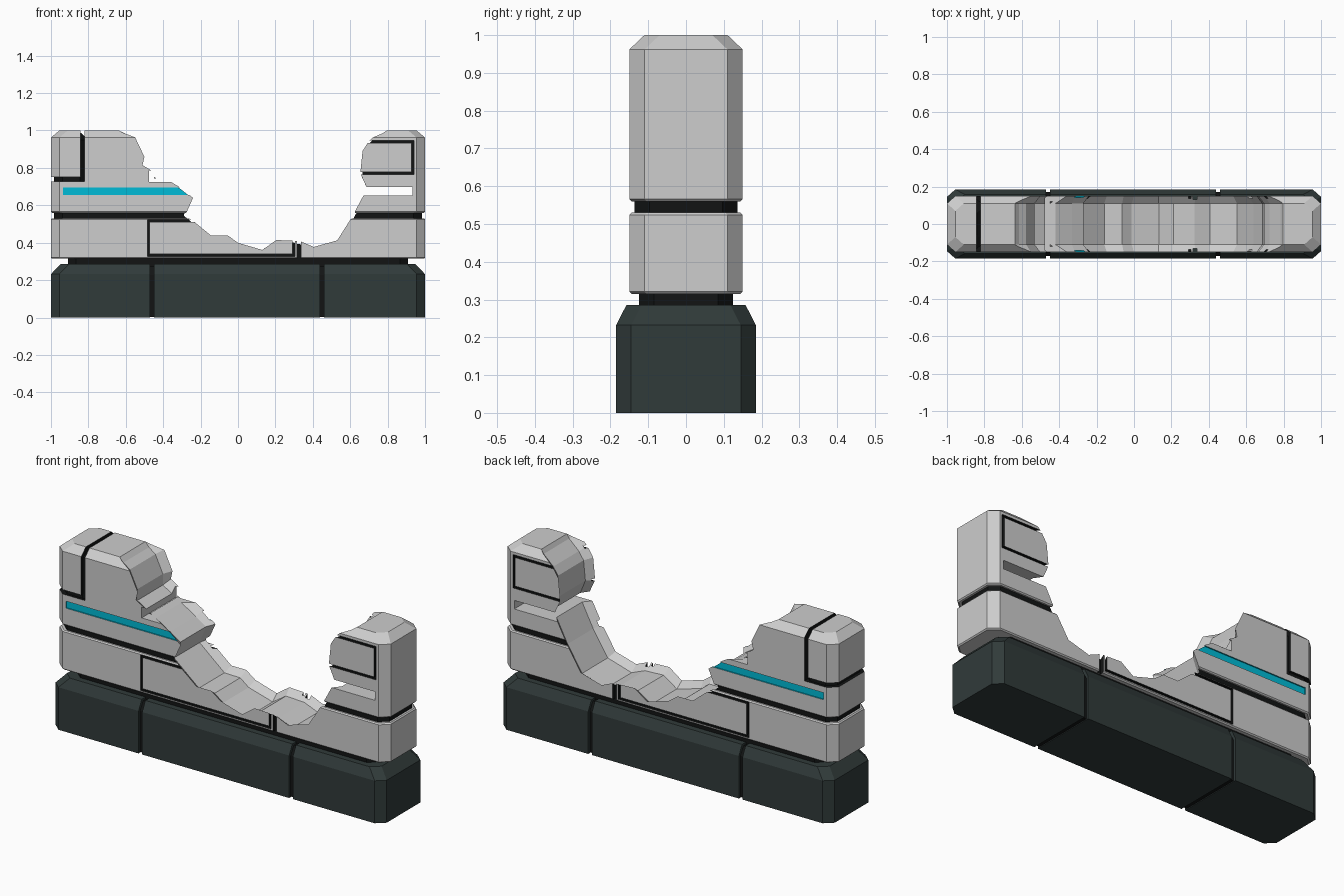
import bpy
import bmesh
from mathutils import Vector

cube = bpy.data.objects.get("Cube")
if cube:
    bpy.data.objects.remove(cube, do_unlink=True)


def material(name, color):
    m = bpy.data.materials.new(name)
    m.use_nodes = True
    m.diffuse_color = (*color, 1)
    m.node_tree.nodes["Principled BSDF"].inputs["Base Color"].default_value = (*color, 1)
    return m


PALETTE = [material("light_grey", (0.61, 0.61, 0.61)),
           material("dark_slate", (0.03, 0.043, 0.042)),
           material("black", (0.006, 0.007, 0.007)),
           material("cyan", (0.0, 0.5, 0.68))]
GREY, SLATE, BLACK, CYAN = range(4)


def loft(name, rings, mat):
    """Skin a stack of matching closed rings and cap both ends."""
    bm = bmesh.new()
    loops = [[bm.verts.new(p) for p in ring] for ring in rings]
    n = len(loops[0])
    for a, b in zip(loops, loops[1:]):
        for i in range(n):
            j = (i + 1) % n
            bm.faces.new((a[i], a[j], b[j], b[i]))
    bm.faces.new(loops[0])
    bm.faces.new(loops[-1])
    bmesh.ops.recalc_face_normals(bm, faces=bm.faces)
    for f in bm.faces:
        f.material_index = mat
    mesh = bpy.data.meshes.new(name)
    bm.to_mesh(mesh)
    bm.free()
    for m in PALETTE:
        mesh.materials.append(m)
    obj = bpy.data.objects.new(name, mesh)
    bpy.context.collection.objects.link(obj)
    return obj


def block(name, hx, hy, levels, mat, chamfer=(0.045, 0.04)):
    """Block with chamfered upright corners; levels are (z, inset x, inset y)."""
    rings = []
    for z, ix, iy in levels:
        x, y = hx - ix, hy - iy
        cx, cy = x - chamfer[0], y - chamfer[1]
        rings.append([(x, -cy, z), (x, cy, z), (cx, y, z), (-cx, y, z),
                      (-x, cy, z), (-x, -cy, z), (-cx, -y, z), (cx, -y, z)])
    return loft(name, rings, mat)


def box(name, x, y, z, mat):
    return loft(name, [[(x[0], y[0], h), (x[1], y[0], h), (x[1], y[1], h), (x[0], y[1], h)]
                       for h in z], mat)


def cut(obj, cutter, keep=False):
    mod = obj.modifiers.new("cut", "BOOLEAN")
    mod.operation = "DIFFERENCE"
    mod.solver = "EXACT"
    mod.object = cutter
    graph = bpy.context.evaluated_depsgraph_get()
    mesh = bpy.data.meshes.new_from_object(obj.evaluated_get(graph))
    obj.modifiers.clear()
    obj.data = mesh
    if not keep:
        bpy.data.objects.remove(cutter, do_unlink=True)


def cut_box(obj, x, z, mat, y=(-0.5, 0.5)):
    cut(obj, box("cutter", x, y, z, mat))


def groove(obj, x, z, mat=BLACK, depth=0.014):
    """Shallow channel on both the front and the back."""
    for y in ((-0.3, depth - 0.15), (0.15 - depth, 0.3)):
        cut_box(obj, x, z, mat, y)


def frame(obj, x, z, w=0.013):
    """Rectangular outline groove around a flush panel."""
    for a in (x[0], x[1] - w):
        groove(obj, (a, a + w), z)
    for b in (z[0], z[1] - w):
        groove(obj, x, (b, b + w))


# Plinth in three segments around a black core
plinth = block("plinth", 1.0, 0.185, [(0, 0, 0), (0.232, 0, 0), (0.285, 0.05, 0.027)], SLATE)
for gx in (-0.46, 0.45):
    cut_box(plinth, (gx - 0.011, gx + 0.011), (-0.1, 0.5), SLATE)
block("plinth_core", 0.985, 0.172, [(0.004, 0, 0), (0.228, 0, 0), (0.274, 0.05, 0.027)], BLACK)

# Recessed joints
block("lower_joint", 0.91, 0.125, [(0.27, 0, 0), (0.33, 0, 0)], BLACK)
upper_joint = block("upper_joint", 0.983, 0.136, [(0.52, 0, 0), (0.57, 0, 0)], BLACK)

# Lower wall course with its panel and upright channel
lower_wall = block("lower_wall", 1.0, 0.15,
                   [(0.315, 0.006, 0.006), (0.321, 0, 0), (0.524, 0, 0), (0.53, 0.006, 0.006)], GREY)
frame(lower_wall, (-0.485, 0.305), (0.327, 0.523))
groove(lower_wall, (0.315, 0.338), (0.3, 0.6), depth=0.02)

# Upper wall course
upper_wall = block("upper_wall", 1.0, 0.15,
                   [(0.56, 0.006, 0.006), (0.566, 0, 0), (0.962, 0, 0), (1.0, 0.045, 0.04)], GREY)
groove(upper_wall, (-0.935, -0.1), (0.656, 0.694), CYAN, 0.007)
frame(upper_wall, (0.55, 0.94), (0.765, 0.947))
cut_box(upper_wall, (0.6, 0.932), (0.652, 0.699), GREY)
cut_box(upper_wall, (-0.477, -0.2), (0.725, 0.785), GREY)
notch_block = box("notch_block", (-0.45, -0.2), (-0.12, 0.12), (0.742, 0.79), GREY)

# Corner cap split off by a black seam
cut_box(upper_wall, (-0.842, -0.82), (0.728, 1.1), BLACK)
cut_box(upper_wall, (-1.1, -0.83), (0.728, 0.752), BLACK)
seam_core = block("seam_core", 0.0925, 0.136, [(0.71, 0, 0), (0.95, 0, 0), (0.986, 0.04, 0.035)], BLACK)
seam_core.location.x = -0.891

# Broken gap: jagged outline, hollowed towards the middle of the wall
outline = [(-0.62, 1.3), (-0.62, 1.02), (-0.595, 1.0), (-0.55, 0.965), (-0.5, 0.86),
           (-0.51, 0.815), (-0.315, 0.70), (-0.24, 0.64), (-0.28, 0.55), (-0.145, 0.44),
           (-0.055, 0.44), (0.0, 0.40), (0.13, 0.362), (0.205, 0.415), (0.33, 0.41),
           (0.405, 0.378), (0.53, 0.413), (0.61, 0.54), (0.69, 0.69), (0.653, 0.77),
           (0.665, 0.89), (0.70, 0.945), (0.76, 1.0), (0.775, 1.02), (0.775, 1.3)]
hollow = []
for i, p in enumerate(outline):
    a = Vector(outline[max(i - 1, 0)])
    b = Vector(outline[min(i + 1, len(outline) - 1)])
    t = (b - a).normalized()
    hollow.append((p[0] + t.y * 0.032, p[1] - t.x * 0.032))
sections = [(-0.3, outline), (-0.151, outline), (-0.11, hollow),
            (0.11, hollow), (0.151, outline), (0.3, outline)]
gap = loft("gap_cutter", [[(x, y, z) for x, z in ring] for y, ring in sections], GREY)
for part in (lower_wall, upper_joint, upper_wall, notch_block):
    cut(part, gap, keep=True)
bpy.data.objects.remove(gap, do_unlink=True)
